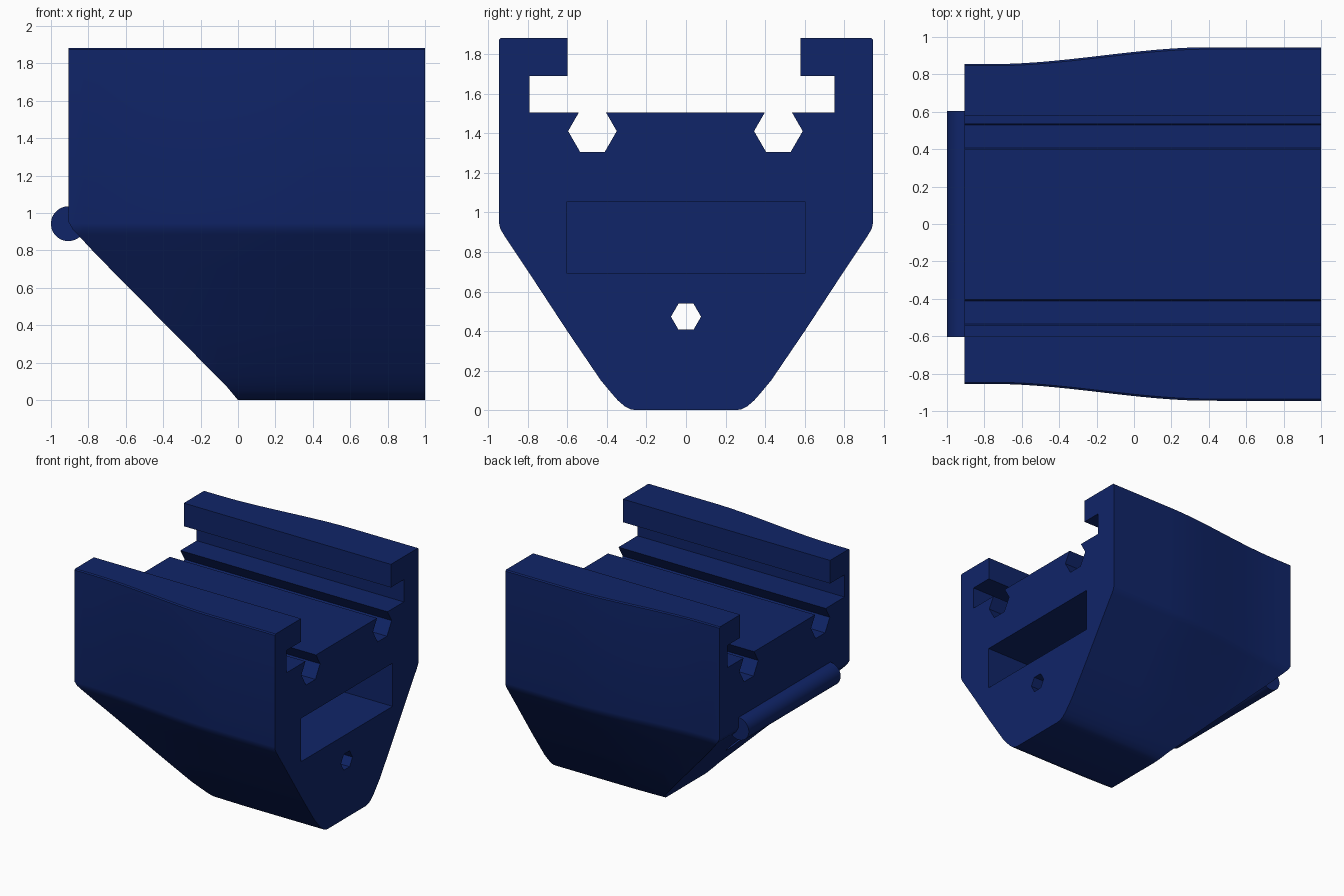
import bpy, bmesh, math

if "Cube" in bpy.data.objects:
    bpy.data.objects.remove(bpy.data.objects["Cube"])

blue = bpy.data.materials.new("navy blue")
blue.diffuse_color = (0.005, 0.018, 0.14, 1)
blue.use_nodes = True
blue.node_tree.nodes["Principled BSDF"].inputs["Base Color"].default_value = blue.diffuse_color


def make_object(name, bm):
    bmesh.ops.recalc_face_normals(bm, faces=bm.faces[:])
    mesh = bpy.data.meshes.new(name)
    bm.to_mesh(mesh)
    bm.free()
    mesh.materials.append(blue)
    ob = bpy.data.objects.new(name, mesh)
    bpy.context.collection.objects.link(ob)
    return ob


def loft(name, rings):
    """Join equal-length point rings into a closed solid."""
    bm = bmesh.new()
    vs = [[bm.verts.new(p) for p in ring] for ring in rings]
    n = len(vs[0])
    for a, b in zip(vs, vs[1:]):
        for i in range(n):
            bm.faces.new((a[i], a[(i + 1) % n], b[(i + 1) % n], b[i]))
    bm.faces.new(vs[0])
    bm.faces.new(vs[-1][::-1])
    return make_object(name, bm)


def along_x(name, yz, x0=-1.3, x1=1.3):
    return loft(name, [[(x, y, z) for y, z in yz] for x in (x0, x1)])


def along_y(name, xz, y0, y1):
    return loft(name, [[(x, y, z) for x, z in xz] for y in (y0, y1)])


def ring(a, b, r, n):
    return [(a + r * math.cos(i * math.tau / n), b + r * math.sin(i * math.tau / n)) for i in range(n)]


def rect(a0, a1, b0, b1):
    return [(a0, b0), (a1, b0), (a1, b1), (a0, b1)]


def activate(ob):
    bpy.ops.object.select_all(action='DESELECT')
    ob.select_set(True)
    bpy.context.view_layer.objects.active = ob


# Body: hull section lofted along x, narrowing gently toward the pin end
half = [(0.25, 0), (0.28, 0.005), (0.31, 0.02), (0.345, 0.05), (0.38, 0.09), (0.43, 0.15),
        (0.6, 0.40), (0.8, 0.705), (0.92, 0.885), (0.938, 0.915), (0.945, 0.945),
        (0.945, 1.874), (0.935, 1.882)]
section = half + [(-y, z) for y, z in reversed(half)]


def width(x):
    t = min(max((x + 0.75) / 1.15, 0), 1)
    return 0.905 + 0.095 * t * t * (3 - 2 * t)


stations = [-0.905 + 1.905 * i / 24 for i in range(25)]
body = loft("slide_body", [[(x, y * width(x), z) for y, z in section] for x in stations])

# Cutters: sloped underside, T slot, hexagonal bores, end pocket
cutters = [
    along_y("slope_cutter", [(-1.3, 0.95), (-0.905, 0.95), (-0.885, 0.915), (-0.76, 0.78),
                             (-0.06, 0.072), (0.004, -0.005), (0.004, -0.4), (-1.3, -0.4)], -1.3, 1.3),
    along_x("slot_cutter", [(-0.79, 1.505), (0.75, 1.505), (0.75, 1.69), (0.58, 1.69),
                            (0.58, 2.1), (-0.6, 2.1), (-0.6, 1.69), (-0.79, 1.69)]),
    along_x("left_bore_cutter", ring(-0.473, 1.411, 0.123, 6)),
    along_x("right_bore_cutter", ring(0.467, 1.411, 0.123, 6)),
    along_x("lower_bore_cutter", ring(0, 0.473, 0.076, 6)),
    along_x("pocket_cutter", rect(-0.603, 0.603, 0.693, 1.052), 0.0, 1.3),
]
activate(body)
for c in cutters:
    m = body.modifiers.new(c.name, 'BOOLEAN')
    m.operation, m.solver, m.object = 'DIFFERENCE', 'EXACT', c
    bpy.ops.object.modifier_apply(modifier=m.name)
for c in cutters:
    bpy.data.objects.remove(c, do_unlink=True)

# Hinge pin across the sloped end
pin = along_y("hinge_pin", ring(-0.907, 0.943, 0.093, 48), -0.603, 0.603)

for ob in (body, pin):
    activate(ob)
    bpy.ops.object.shade_smooth_by_angle(angle=math.radians(25))
